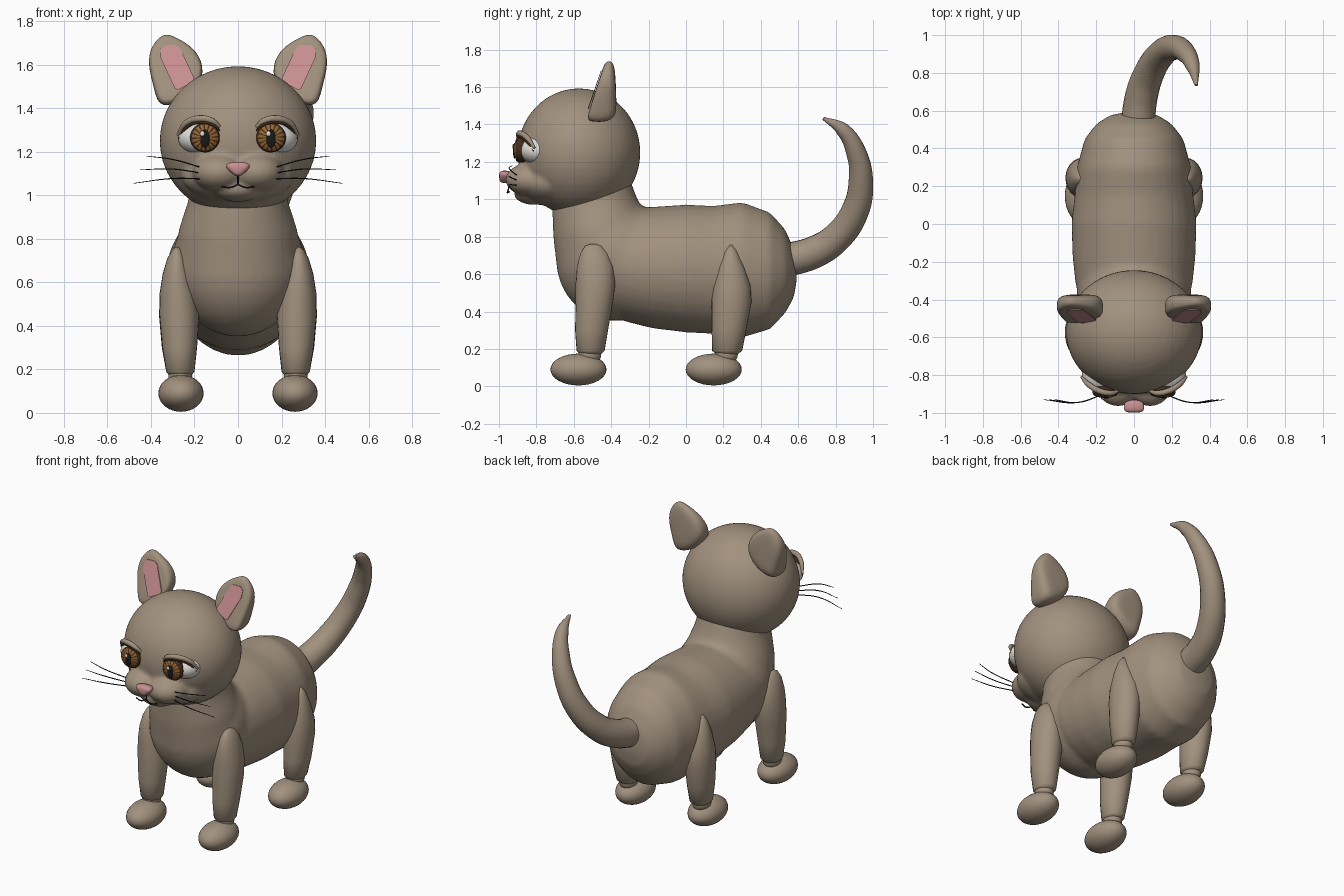
import bpy, bmesh, math
from mathutils import Vector

cube = bpy.data.objects.get("Cube")
if cube:
    bpy.data.objects.remove(cube)


def material(name, *rgb):
    m = bpy.data.materials.new(name)
    m.use_nodes = True
    m.diffuse_color = (*rgb, 1)
    m.node_tree.nodes["Principled BSDF"].inputs["Base Color"].default_value = (*rgb, 1)
    return m


FUR = material("taupe fur", .36, .285, .21)
PINK = material("soft pink", .58, .28, .28)
AMBER = material("amber iris", .30, .13, .03)
BROWN = material("dark brown", .055, .024, .01)
WHITE = material("eye white", .75, .73, .68)
BLACK = material("black", .01, .01, .01)


def finish(name, bm, *mats, smooth=True):
    bmesh.ops.recalc_face_normals(bm, faces=bm.faces)
    for f in bm.faces:
        f.smooth = smooth
    me = bpy.data.meshes.new(name)
    bm.to_mesh(me)
    bm.free()
    for m in mats:
        me.materials.append(m)
    ob = bpy.data.objects.new(name, me)
    bpy.context.collection.objects.link(ob)
    return ob


def add_ball(bm, loc, size, seg=32):
    made = bmesh.ops.create_uvsphere(bm, u_segments=seg, v_segments=seg // 2, radius=1)["verts"]
    for v in made:
        v.co = Vector(a * b for a, b in zip(v.co, size)) + Vector(loc)


def ball(name, loc, size, mat, seg=32):
    bm = bmesh.new()
    add_ball(bm, loc, size, seg)
    return finish(name, bm, mat)


def skin(bm, loops):
    """Bridge equal loops of points and cap both ends."""
    rows = [[bm.verts.new(p) for p in loop] for loop in loops]
    n = len(rows[0])
    for a, b in zip(rows, rows[1:]):
        for i in range(n):
            j = (i + 1) % n
            bm.faces.new((a[i], a[j], b[j], b[i]))
    bm.faces.new(rows[0])
    bm.faces.new(rows[-1])


def oval(c, u, v, n=32):
    c, u, v = Vector(c), Vector(u), Vector(v)
    return [c + u * math.cos(t * math.tau / n) + v * math.sin(t * math.tau / n) for t in range(n)]


def blend(ob, voxel, passes):
    r = ob.modifiers.new("fuse", 'REMESH')
    r.mode, r.voxel_size, r.use_smooth_shade = 'VOXEL', voxel, True
    s = ob.modifiers.new("soften", 'SMOOTH')
    s.factor, s.iterations = .5, passes


def tube(name, points, radius, mat, radii=None, res=4):
    cu = bpy.data.curves.new(name, 'CURVE')
    cu.dimensions, cu.bevel_depth, cu.bevel_resolution = '3D', radius, res
    cu.resolution_u, cu.use_fill_caps = 8, True
    sp = cu.splines.new('BEZIER')
    sp.bezier_points.add(len(points) - 1)
    for i, (bp, p) in enumerate(zip(sp.bezier_points, points)):
        bp.co = p
        bp.handle_left_type = bp.handle_right_type = 'AUTO'
        bp.radius = radii[i] if radii else 1
    cu.materials.append(mat)
    ob = bpy.data.objects.new(name, cu)
    bpy.context.collection.objects.link(ob)
    return ob


# Body: barrel lofted along y (y, top, bottom, half width), chest and neck fused in
bm = bmesh.new()
barrel = [(.592, .65, .56, .05), (.575, .74, .47, .13), (.53, .84, .39, .2), (.45, .93, .305, .262),
          (.3, .985, .26, .303), (.15, .965, .28, .315), (0, .972, .288, .332), (-.18, .96, .31, .325),
          (-.32, .95, .345, .31), (-.45, .9, .42, .26)]
skin(bm, [oval((0, y, (t + b) / 2), (w, 0, 0), (0, 0, (t - b) / 2)) for y, t, b, w in barrel])
add_ball(bm, (0, -.39, .68), (.305, .305, .33))
skin(bm, [oval((0, y, z), (w, 0, 0), (0, d, d * .2))
          for y, z, w, d in [(-.4, .68, .3, .29), (-.46, .85, .27, .25), (-.49, .97, .23, .225), (-.51, 1.1, .21, .2)]])
blend(finish("body", bm, FUR), .018, 8)

# Head with muzzle, cheeks and chin fused in
bm = bmesh.new()
add_ball(bm, (0, -.572, 1.25), (.36, .328, .343), 48)
add_ball(bm, (0, -.73, 1.09), (.26, .17, .125))
add_ball(bm, (0, -.81, 1.03), (.12, .11, .06))
for s in (-1, 1):
    add_ball(bm, (s * .085, -.83, 1.105), (.125, .135, .09))
blend(finish("head", bm, FUR), .012, 6)

# Tail
tube("tail", [(.02, .54, .675), (.04, .68, .715), (.08, .8, .79), (.15, .905, .94), (.215, .935, 1.1),
              (.27, .91, 1.25), (.31, .84, 1.37), (.33, .735, 1.433)], .09, FUR,
     [1, .96, .9, .82, .73, .6, .43, .1], 8)

# Nose: rounded triangle
bm = bmesh.new()
tri = [(-.045, 1.148), (0, 1.152), (.045, 1.148), (.055, 1.13), (.02, 1.095), (0, 1.088), (-.02, 1.095), (-.055, 1.13)]
skin(bm, [[(x * k, y, 1.122 + (z - 1.122) * k) for x, z in tri]
          for y, k in ((-.93, .9), (-.96, 1.1), (-.985, 1.1), (-1, .7))])
nose = finish("nose", bm, PINK)
nose.modifiers.new("round", 'SUBSURF').levels = 2

# Mouth line
tube("mouth_centre", [(0, -.945, 1.095), (0, -.95, 1.05)], .004, BLACK, res=1)

ear_outline = [(.15, 1.56), (.19, 1.67), (.29, 1.725), (.342, 1.745), (.4, 1.68), (.412, 1.6),
               (.385, 1.5), (.365, 1.41), (.29, 1.42), (.21, 1.47)]
pink_outline = [(.355, 1.675), (.335, 1.69), (.285, 1.69), (.265, 1.675), (.2, 1.535), (.21, 1.52),
                (.275, 1.485), (.29, 1.49), (.355, 1.63)]


def ear_point(s, x, z, k, depth):
    """Scale about the ear centre, thin towards the tip and lean back."""
    x, z = .285 + (x - .285) * k, 1.57 + (z - 1.57) * k
    return s * x, -.452 + .14 * (z - 1.41) + depth * (1 - 2.1 * (z - 1.41)), z


def leg(name, s, rings):
    bm = bmesh.new()
    skin(bm, [oval((s * x, y, z), (rx, 0, 0), (0, ry, 0), 24) for z, x, y, rx, ry in rings])
    finish(name, bm, FUR)


for s, side in ((1, "left"), (-1, "right")):
    # Ears with a pink inner plate
    bm = bmesh.new()
    skin(bm, [[ear_point(s, x, z, k, d) for x, z in ear_outline]
              for k, d in ((.72, -.088), (.98, -.08), (1.03, -.03), (1.02, .03), (.85, .075), (.45, .085))])
    finish(side + "_ear", bm, FUR).modifiers.new("round", 'SUBSURF').levels = 2
    bm = bmesh.new()
    skin(bm, [[ear_point(s, x, z, 1, d) for x, z in pink_outline] for d in (-.092, -.1)])
    finish(side + "_inner_ear", bm, PINK, smooth=False)

    # Legs and paws
    leg(side + "_front_leg", s, [
        (.17, .265, -.51, .05, .055), (.19, .265, -.51, .065, .075), (.3, .268, -.505, .08, .088),
        (.45, .27, -.49, .092, .1), (.55, .275, -.484, .085, .106), (.64, .28, -.485, .066, .098),
        (.71, .28, -.49, .045, .075), (.75, .28, -.495, .022, .045), (.762, .28, -.498, .006, .015)])
    leg(side + "_hind_leg", s, [
        (.17, .265, .22, .05, .055), (.19, .265, .22, .065, .08), (.3, .27, .23, .08, .093),
        (.45, .275, .243, .088, .107), (.54, .277, .245, .082, .1), (.64, .28, .242, .06, .07),
        (.72, .28, .24, .035, .035), (.755, .28, .24, .008, .008)])
    for part, y, ankle in (("front", -.575, -.515), ("hind", .148, .215)):
        ball(f"{side}_{part}_paw", (s * .262, y, .09), (.104, .15, .085), FUR)
        ball(f"{side}_{part}_ankle", (s * .265, ankle, .17), (.055, .062, .055), FUR, 24)

    # Eye: white, rayed iris, pupil and glint
    ball(side + "_eye", (s * .175, -.795, 1.262), (.1, .095, .075), WHITE)
    bm = bmesh.new()
    skin(bm, [oval((s * .152, y, 1.265), (r, 0, 0), (0, 0, r), 48)
              for r, y in ((.066, -.86), (.068, -.895), (.06, -.908), (.03, -.918), (.01, -.92))])
    bm.faces.ensure_lookup_table()
    for i, f in enumerate(bm.faces):
        f.material_index = 0 if i >= 96 and i % 3 else 1
    finish(side + "_iris", bm, AMBER, BROWN)
    ball(side + "_pupil", (s * .152, -.917, 1.26), (.022, .008, .042), BLACK, 24)
    ball(side + "_glint", (s * .152 - .012, -.924, 1.283), (.011, .005, .012), WHITE, 16)

    # Eyelid and lash line
    lid = [(.085, -.885, 1.315), (.12, -.895, 1.342), (.18, -.885, 1.352), (.24, -.85, 1.33), (.278, -.81, 1.275)]
    tube(side + "_eyelid", [(s * x, y, z) for x, y, z in lid], .016, FUR, [.5, .9, 1, .9, .4])
    tube(side + "_lash_line", [(s * x * .98, y - .005, z - .017) for x, y, z in lid], .007, BROWN, [.5, 1, 1, 1, .4])

    # Mouth corner and whiskers
    tube(side + "_mouth", [(0, -.95, 1.05), (s * .035, -.955, 1.036), (s * .075, -.945, 1.04)], .004, BLACK, res=1)
    for i, (x, z, drop) in enumerate(((.42, 1.18, .03), (.45, 1.117, 0), (.48, 1.055, -.04))):
        start = 1.125 - .025 * i
        tube(f"{side}_whisker_{i + 1}", [(s * .16, -.9, start), (s * .3, -.945, (start + z) / 2 + .012),
                                         (s * x, -.93, z)], .003, BLACK, [1, 1, .5], 1)
